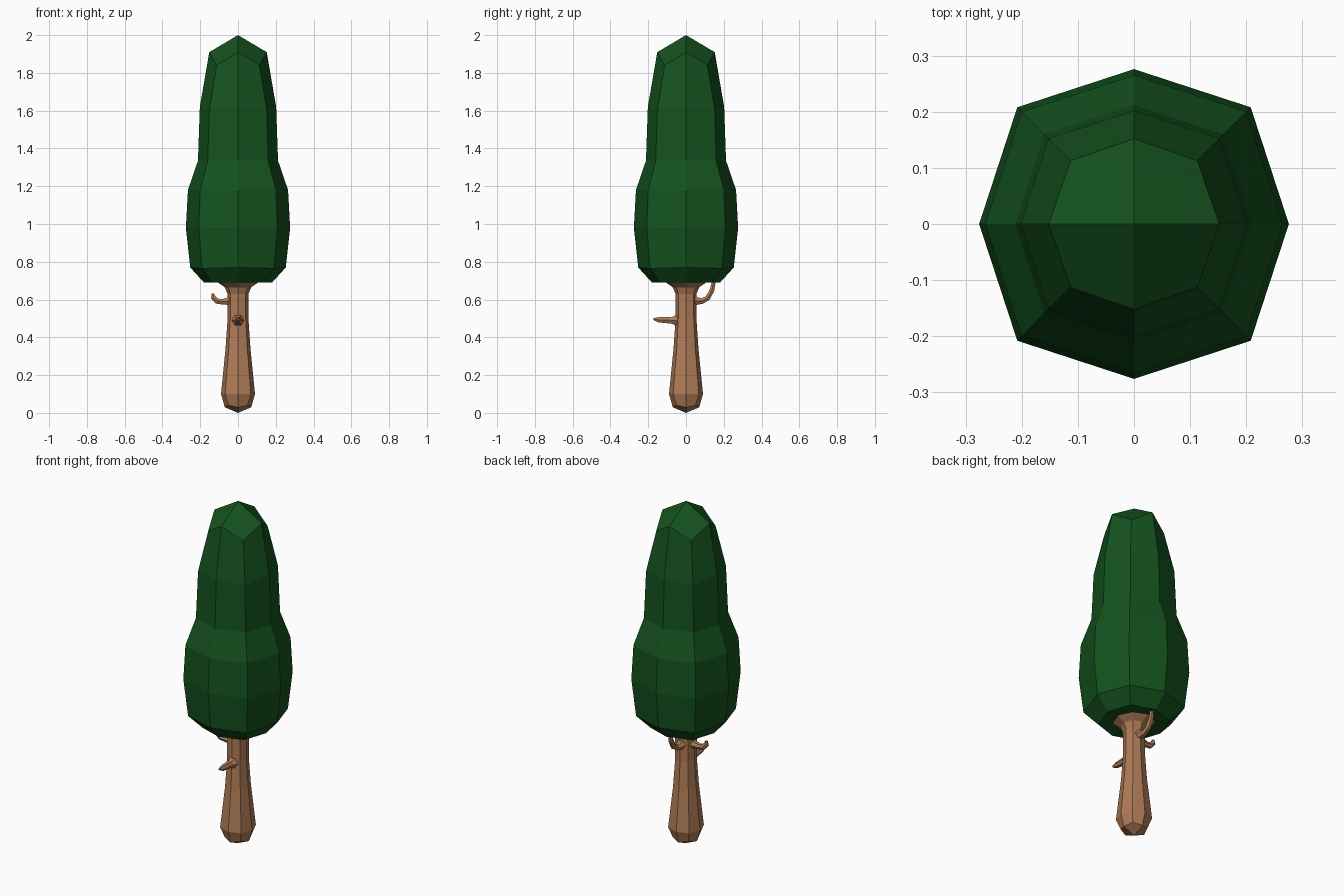
import bpy, bmesh
from math import sin, cos, pi, hypot
from mathutils import Vector

if "Cube" in bpy.data.objects:
    bpy.data.objects.remove(bpy.data.objects["Cube"])


def material(name, color):
    m = bpy.data.materials.new(name)
    m.diffuse_color = (*color, 1)
    m.use_nodes = True
    m.node_tree.nodes["Principled BSDF"].inputs["Base Color"].default_value = m.diffuse_color
    return m


def finish(bm, name, mat):
    bmesh.ops.recalc_face_normals(bm, faces=bm.faces)
    mesh = bpy.data.meshes.new(name)
    bm.to_mesh(mesh)
    bm.free()
    mesh.materials.append(mat)
    obj = bpy.data.objects.new(name, mesh)
    bpy.context.collection.objects.link(obj)
    return obj


def bridge(bm, rings):
    for a, b in zip(rings, rings[1:]):
        n = len(a)
        for i in range(n):
            j = (i + 1) % n
            bm.faces.new((a[i], a[j], b[j], b[i]))


def pole_cap(bm, ring, z):
    # four quads meeting at a centre point
    pole = bm.verts.new((0, 0, z))
    for i in range(0, 8, 2):
        bm.faces.new((ring[i], ring[i + 1], ring[(i + 2) % 8], pole))


def lathe(name, profile, mat, bottom, top=None):
    # rows: axis radius, axis height, diagonal offset, diagonal height
    bm = bmesh.new()
    rings = []
    for r, z, d, zd in profile:
        ring = []
        for x, y in ((1, 0), (1, 1), (0, 1), (-1, 1), (-1, 0), (-1, -1), (0, -1), (1, -1)):
            diag = x * y != 0
            s = d if diag else r
            ring.append(bm.verts.new((x * s, y * s, zd if diag else z)))
        rings.append(ring)
    bridge(bm, rings)
    pole_cap(bm, rings[0], bottom)
    if top is not None:
        pole_cap(bm, rings[-1], top)
    return finish(bm, name, mat)


def branch(name, direction, path, mat):
    # rows: distance outward, height, tube radius
    bm = bmesh.new()
    out = Vector((*direction, 0))
    side = Vector((-direction[1], direction[0], 0))
    up = Vector((0, 0, 1))
    rings = []
    for k, (d, z, r) in enumerate(path):
        a, b = path[max(k - 1, 0)], path[min(k + 1, len(path) - 1)]
        t = (b[0] - a[0], b[1] - a[1])
        length = hypot(*t)
        normal = (up * t[0] - out * t[1]) / length
        center = out * d + up * z
        rings.append([bm.verts.new(center + r * (side * cos(i * pi / 3) + normal * sin(i * pi / 3)))
                      for i in range(6)])
    bridge(bm, rings)
    bm.faces.new(rings[0])
    bm.faces.new(rings[-1])
    return finish(bm, name, mat)


green = material("foliage_green", (0.007, 0.085, 0.013))
brown = material("bark_brown", (0.43, 0.2, 0.095))

# Foliage crown
lathe("foliage", [
    (0.18, 0.69, 0.135, 0.69),
    (0.253, 0.77, 0.19, 0.765),
    (0.276, 0.98, 0.208, 0.98),
    (0.265, 1.18, 0.2, 1.18),
    (0.212, 1.335, 0.16, 1.335),
    (0.202, 1.62, 0.152, 1.605),
    (0.152, 1.91, 0.113, 1.84),
], green, bottom=0.70, top=2.0)

# Trunk, flaring into the crown
lathe("trunk", [
    (0.07, 0.03, 0.05, 0.04),
    (0.09, 0.1, 0.068, 0.1),
    (0.066, 0.34, 0.049, 0.34),
    (0.055, 0.5, 0.041, 0.5),
    (0.055, 0.63, 0.041, 0.63),
    (0.07, 0.665, 0.052, 0.665),
    (0.12, 0.70, 0.09, 0.70),
], brown, bottom=0.0, top=0.72)

# Branch stubs
branch("front_branch", (0, -1), [
    (0.03, 0.49, 0.038), (0.056, 0.49, 0.03), (0.075, 0.49, 0.021),
    (0.145, 0.493, 0.016), (0.172, 0.497, 0.006)], brown)
branch("left_branch", (-1, 0), [
    (0.03, 0.595, 0.034), (0.058, 0.591, 0.022), (0.085, 0.588, 0.016),
    (0.112, 0.592, 0.017), (0.131, 0.612, 0.015), (0.133, 0.632, 0.007)], brown)
branch("back_branch", (0, 1), [
    (0.03, 0.60, 0.036), (0.058, 0.592, 0.024), (0.085, 0.592, 0.017),
    (0.115, 0.608, 0.016), (0.138, 0.65, 0.014), (0.15, 0.71, 0.011)], brown)
